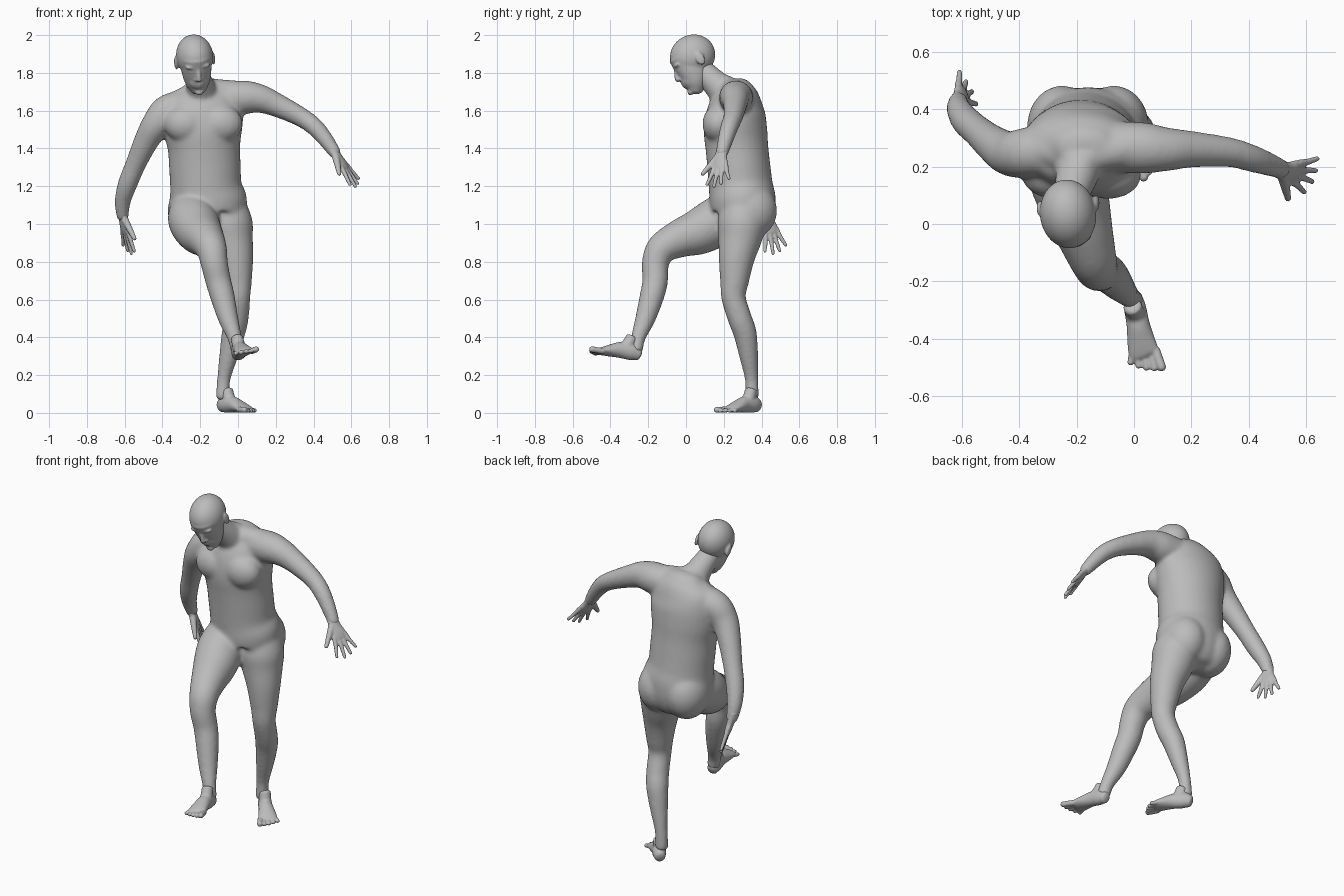
import bpy, bmesh, math
from mathutils import Vector, Matrix, Euler

if "Cube" in bpy.data.objects:
    bpy.data.objects.remove(bpy.data.objects["Cube"])

bm = bmesh.new()
SIDES, STEPS = 32, 5

skin = bpy.data.materials.new("plain grey")
skin.use_nodes = True
grey = (0.5, 0.5, 0.5, 1)
skin.diffuse_color = grey
skin.node_tree.nodes["Principled BSDF"].inputs["Base Color"].default_value = grey


def spline(points):
    """Catmull-Rom curve through (x, y, z, radius, radius2) points."""
    pts = [Vector(tuple(p) + (p[-1],) * (5 - len(p))) for p in points]
    pts = [pts[0] * 2 - pts[1]] + pts + [pts[-1] * 2 - pts[-2]]
    out = []
    for a, b, c, d in zip(pts, pts[1:], pts[2:], pts[3:]):
        for i in range(STEPS):
            t = i / STEPS
            out.append((b * 2 + (c - a) * t + (a * 2 - b * 5 + c * 4 - d) * t ** 2
                        + (b * 3 - a - c * 3 + d) * t ** 3) * 0.5)
    return out + [pts[-2]]


def loft(points, side=(1, 0, 0), cap=0.8, frame=Matrix()):
    """Elliptical tube with domed ends; the first radius lies along side."""
    path = spline(points)
    rings = []
    for i, p in enumerate(path):
        tan = (path[min(i + 1, len(path) - 1)].xyz - path[max(i - 1, 0)].xyz).normalized()
        rings.append((p.xyz, tan, p[3], p[4]))

    def dome(ring, sign):
        c, t, a, b = ring
        return [(c + t * sign * min(a, b) * cap * k, t, a * s, b * s)
                for k, s in ((0.6, 0.8), (1, 0.35))]

    rings = dome(rings[0], -1)[::-1] + rings + dome(rings[-1], 1)
    loops = []
    for c, t, a, b in rings:
        u = Vector(side)
        u = (u - t * u.dot(t)).normalized()
        v = t.cross(u)
        angles = [math.tau * k / SIDES for k in range(SIDES)]
        loops.append([bm.verts.new(frame @ (c + u * a * math.cos(q) + v * b * math.sin(q)))
                      for q in angles])
    for lo, hi in zip(loops, loops[1:]):
        for k in range(SIDES):
            n = (k + 1) % SIDES
            bm.faces.new((lo[k], lo[n], hi[n], hi[k]))
    bm.faces.new(loops[0][::-1])
    bm.faces.new(loops[-1])


def ball(center, radii, frame=Matrix()):
    m = frame @ Matrix.Translation(center) @ Matrix.Diagonal((*radii, 1))
    bmesh.ops.create_uvsphere(bm, u_segments=32, v_segments=20, radius=1, matrix=m)


def fuse(name, voxel, rounds):
    """Turn the forms gathered so far into one softened skin."""
    bmesh.ops.recalc_face_normals(bm, faces=bm.faces)
    mesh = bpy.data.meshes.new(name)
    bm.to_mesh(mesh)
    bm.clear()
    mesh.materials.append(skin)
    obj = bpy.data.objects.new(name, mesh)
    bpy.context.collection.objects.link(obj)
    remesh = obj.modifiers.new("fuse", 'REMESH')
    remesh.mode = 'VOXEL'
    remesh.voxel_size = voxel
    remesh.use_smooth_shade = True
    soften = obj.modifiers.new("soften", 'SMOOTH')
    soften.factor = 0.5
    soften.iterations = rounds


def hand(name, wrist, direction, thumb_side):
    """Palm, four spread fingers and a thumb."""
    w, d, s = Vector(wrist), Vector(direction).normalized(), Vector(thumb_side)
    s = (s - d * s.dot(d)).normalized()

    def at(along, across, *r):
        return (*(w + d * along + s * across), *r)

    loft([at(-.04, 0, .03, .027), at(.03, .004, .036, .021),
          at(.07, 0, .043, .019), at(.1, 0, .04, .014)], s, 0.5)
    for off, reach in ((.034, .19), (.011, .21), (-.011, .2), (-.034, .175)):
        loft([at(.08, off, .013), at((.08 + reach) / 2, off * 1.35, .0115),
              at(reach, off * 1.9, .009)], s)
    loft([at(.02, .02, .02), at(.07, .062, .016), at(.115, .1, .011)], s)
    fuse(name, 0.005, 4)


def foot(name, heel, toe, up, big_toe):
    """Sole-based foot; big_toe is the sign of the side carrying the big toe."""
    h, axis = Vector(heel), Vector(toe) - Vector(heel)
    d = axis.normalized()
    u = Vector(up)
    u = (u - d * u.dot(d)).normalized()
    s = d.cross(u) * big_toe

    def at(t, across, height, *r):
        return (*(h + axis * t + s * across + u * height), *r)

    loft([at(.06, 0, .036, .03, .034), at(.2, 0, .046, .038, .046),
          at(.42, 0, .045, .04, .043), at(.62, -.002, .033, .048, .032),
          at(.78, -.002, .022, .053, .021), at(.83, 0, .017, .046, .015)], s, 0.4)
    # Instep rising to the shin
    loft([at(.5, 0, .045, .03), at(.32, 0, .07, .034), at(.24, 0, .12, .032)], s, 0.3)
    for i in range(5):
        off, r = .044 - i * .0235, (.016 if i == 0 else .0115)
        loft([at(.78, off * .9, .018, r), at(1.02 - i * i * .009, off * 1.12, r, r)], s, 0.7)
    fuse(name, 0.005, 4)


# Torso: pelvis, waist, ribcage
loft([(-.16, .28, .99, .15, .12), (-.16, .3, 1.04, .195, .165), (-.16, .3, 1.12, .208, .176),
      (-.17, .29, 1.2, .19, .17), (-.175, .28, 1.3, .19, .167),
      (-.18, .27, 1.4, .192, .166), (-.185, .262, 1.5, .207, .168),
      (-.18, .265, 1.6, .208, .154), (-.17, .27, 1.68, .18, .118),
      (-.17, .265, 1.74, .11, .075)], cap=0.4)
for x in (-.275, -.09):
    ball((x, .17, 1.53), (.115, .083, .1))
for x in (-.25, -.07):
    ball((x, .34, 1.07), (.122, .142, .15))
ball((-.15, .18, 1.03), (.055, .06, .07))

# Neck and sloping shoulder muscles
loft([(-.225, .08, 1.83, .06), (-.22, .1, 1.8, .063), (-.2, .165, 1.735, .074),
      (-.185, .24, 1.66, .095)])
for x, z in ((-.33, 1.63), (-.02, 1.69)):
    loft([(-.2, .17, 1.76, .045), (-.185, .23, 1.715, .062), (x, .265, z, .07)], (0, 1, 0))

# Left arm, stretched out to the side
loft([(-.15, .27, 1.66, .085), (.02, .265, 1.67, .09), (.11, .26, 1.665, .077),
      (.2, .26, 1.632, .064), (.33, .25, 1.568, .052), (.405, .23, 1.515, .048),
      (.463, .21, 1.448, .042), (.515, .19, 1.375, .034)], (0, 1, 0))

# Right arm, hanging back
loft([(-.2, .27, 1.64, .08), (-.36, .25, 1.605, .087), (-.43, .245, 1.53, .079),
      (-.485, .275, 1.44, .066), (-.54, .32, 1.32, .055), (-.585, .36, 1.21, .052),
      (-.61, .4, 1.12, .043), (-.612, .43, 1.04, .033)])

# Left leg, standing
loft([(-.075, .3, 1.1, .115), (-.05, .295, 1.0, .128), (-.035, .285, .92, .116),
      (-.014, .268, .82, .096), (-.003, .257, .7, .077), (0, .252, .61, .065),
      (-.008, .285, .5, .064), (-.025, .313, .42, .062), (-.05, .332, .3, .05),
      (-.075, .347, .18, .036), (-.082, .35, .08, .037)], cap=0.4)

# Right leg, raised and swung across the body
loft([(-.24, .29, 1.08, .12), (-.238, .18, 1.02, .132), (-.205, .07, .96, .122),
      (-.17, -.04, .92, .1), (-.14, -.13, .868, .082), (-.125, -.162, .79, .072),
      (-.105, -.163, .7, .068), (-.083, -.18, .62, .065), (-.052, -.215, .5, .054),
      (-.018, -.252, .4, .039), (-.002, -.265, .33, .037)], cap=0.4)
fuse("body", 0.01, 14)

# Hands and feet
hand("left_hand", (.515, .19, 1.375), (.12, -.025, -.18), (-.35, -.9, -.25))
hand("right_hand", (-.612, .43, 1.045), (.035, .045, -.18), (.4, -.9, 0))
foot("left_foot", (-.1, .392, 0), (.07, .196, 0), (0, 0, 1), 1)
foot("right_foot", (-.002, -.238, .27), (.05, -.508, .315), (-.15, .2, 1), -1)

# Head: skull, jaw, nose, lips, chin, brow, eyes, ears
head = Matrix.LocRotScale(Vector((-.228, .03, 1.882)),
                          Euler((math.radians(25), math.radians(-7), math.radians(6))), None)
ball((0, .008, .005), (.098, .122, .112), head)
loft([(0, -.02, .02, .088, .096), (0, -.028, -.08, .077, .083),
      (0, -.043, -.135, .062, .062), (0, -.058, -.172, .038, .038)], cap=0.4, frame=head)
loft([(0, -.06, -.1, .06), (.0, .03, -.12, .058)], frame=head)
loft([(0, -.103, -.015, .009), (0, -.115, -.05, .011), (0, -.119, -.076, .015)], frame=head)
ball((0, -.1, -.112), (.028, .012, .008), head)
ball((0, -.097, -.126), (.024, .012, .008), head)
ball((0, -.088, -.165), (.022, .014, .016), head)
for sx in (-1, 1):
    ball((sx * .034, -.092, -.008), (.032, .02, .012), head)
    ball((sx * .034, -.092, -.036), (.016, .013, .009), head)
    ball((sx * .016, -.106, -.08), (.01, .012, .009), head)
    ball((sx * .099, .024, -.03), (.011, .024, .038), head)
fuse("head", 0.006, 5)
